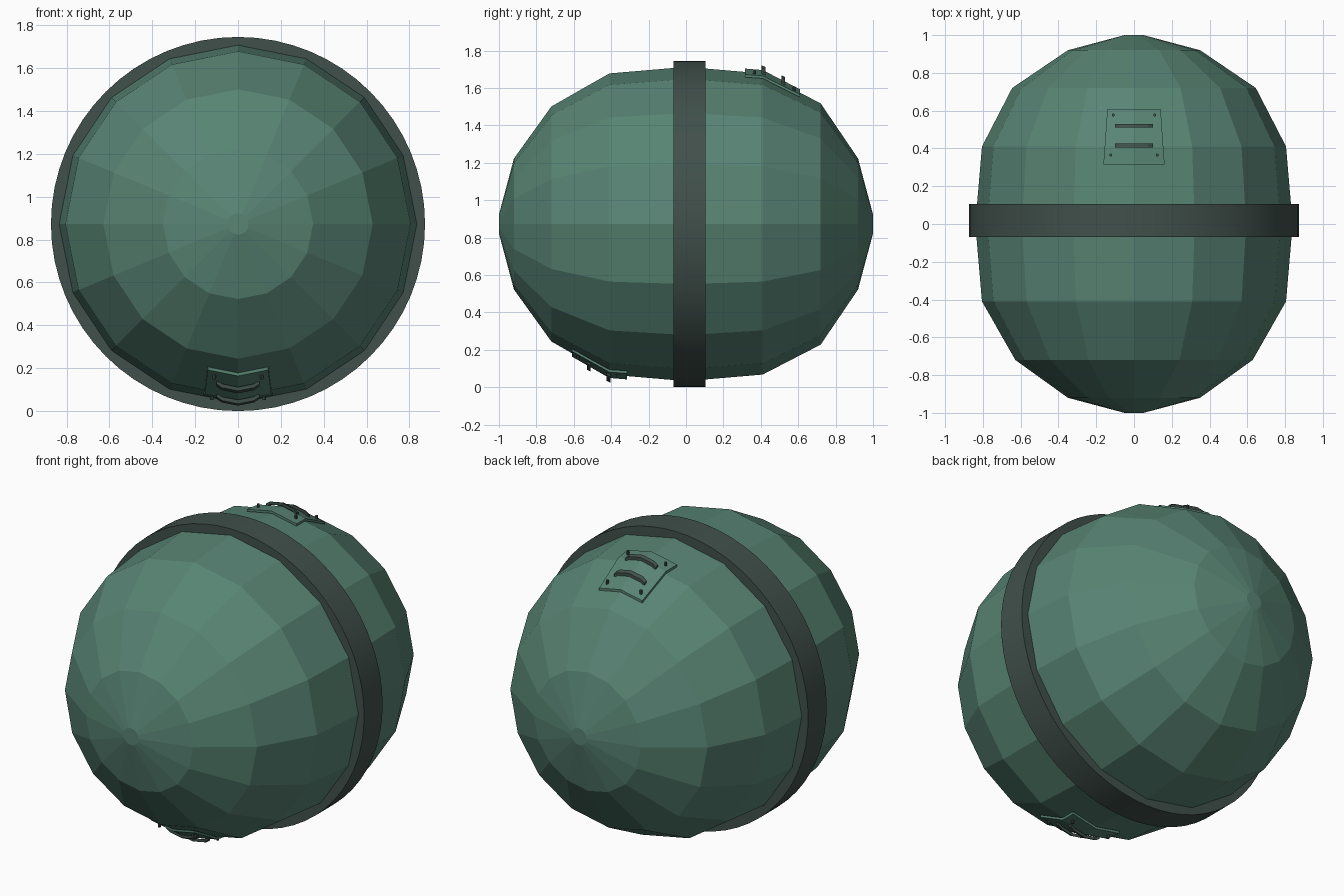
import bpy, bmesh, math

if "Cube" in bpy.data.objects:
    bpy.data.objects.remove(bpy.data.objects["Cube"])

C = 0.8725          # height of the long axis
SLOPE = math.tan(math.pi / 16)
PROFILE = [(-1.0, 0.05), (-0.92, 0.35), (-0.72, 0.628), (-0.41, 0.805),
           (0.0, 0.84), (0.41, 0.805), (0.72, 0.645), (0.92, 0.35), (1.0, 0.05)]


def material(name, rgb):
    m = bpy.data.materials.new(name)
    m.diffuse_color = (*rgb, 1)
    m.use_nodes = True
    m.node_tree.nodes["Principled BSDF"].inputs["Base Color"].default_value = m.diffuse_color
    return m


GREEN = material("shell green", (0.098, 0.232, 0.175))
DARK = material("dark band", (0.052, 0.080, 0.069))


def finish(bm, name, mat, smooth=False):
    bmesh.ops.recalc_face_normals(bm, faces=bm.faces)
    me = bpy.data.meshes.new(name)
    bm.to_mesh(me)
    bm.free()
    me.materials.append(mat)
    ob = bpy.data.objects.new(name, me)
    bpy.context.collection.objects.link(ob)
    if smooth:
        for p in me.polygons:
            p.use_smooth = True
        me.set_sharp_from_angle(angle=math.radians(30))
    return ob


def revolve(profile, sides, closed):
    """Turn (y, radius) points around the long axis."""
    bm = bmesh.new()
    rings = []
    for y, r in profile:
        rings.append([bm.verts.new((r * math.sin(k * math.tau / sides), y,
                                    C + r * math.cos(k * math.tau / sides)))
                      for k in range(sides)])
    pairs = list(zip(rings, rings[1:]))
    if closed:
        pairs.append((rings[-1], rings[0]))
    else:
        bm.faces.new(rings[0])
        bm.faces.new(rings[-1])
    for a, b in pairs:
        for k in range(sides):
            n = (k + 1) % sides
            bm.faces.new((a[k], a[n], b[n], b[k]))
    return bm


def on_shell(x, y, lift, s):
    """Point above the shell; s = 1 is the top, s = -1 the underside."""
    y *= s
    for (y0, r0), (y1, r1) in zip(PROFILE, PROFILE[1:]):
        if y0 <= y <= y1:
            r = r0 + (r1 - r0) * (y - y0) / (y1 - y0)
            break
    return (x, y, C + s * (r - SLOPE * abs(x) + lift))


def slab(name, mat, rows, low, high, s):
    """Thick sheet over the shell; rows hold (x, y, extra lift) points."""
    bm = bmesh.new()
    lo = [[bm.verts.new(on_shell(x, y, low + e, s)) for x, y, e in row] for row in rows]
    hi = [[bm.verts.new(on_shell(x, y, high + e, s)) for x, y, e in row] for row in rows]
    for g in (lo, hi):
        for a, b in zip(g, g[1:]):
            for i in range(len(a) - 1):
                bm.faces.new((a[i], a[i + 1], b[i + 1], b[i]))

    def border(g):
        return (g[0] + [r[-1] for r in g[1:-1]] + g[-1][::-1]
                + [r[0] for r in g[-2:0:-1]])
    a, b = border(lo), border(hi)
    for i in range(len(a)):
        j = (i + 1) % len(a)
        bm.faces.new((a[i], a[j], b[j], b[i]))
    return finish(bm, name, mat)


# Faceted shell
finish(revolve(PROFILE, 16, False), "shell", GREEN)

# Round band about the middle
Y0, Y1, R = -0.068, 0.105, 0.8725
finish(revolve([(Y0, 0.80), (Y0, R), (Y1, R), (Y1, 0.80)], 64, True),
       "band", DARK, smooth=True)

# Hatch plates, top and underside
for s, side in ((1, "top"), (-1, "bottom")):
    rows = [[(-w, y, 0), (0, y, 0), (w, y, 0)]
            for y, w in ((0.315, 0.162), (0.41, 0.155), (0.61, 0.141))]
    slab(side + "_plate", GREEN, rows, 0.004, 0.018, s)

    # Two bent handle bars
    for n, yc in enumerate((0.415, 0.52)):
        rows = [[(x, y, e) for x, e in ((-0.1, -0.006), (-0.075, 0.006), (0, 0.006),
                                        (0.075, 0.006), (0.1, -0.006))]
                for y in (yc - 0.01, yc + 0.01)]
        slab(f"{side}_handle_{n + 1}", DARK, rows, 0.018, 0.036, s)

    # Corner rivets
    bm = bmesh.new()
    for y, x in ((0.365, 0.123), (0.577, 0.11)):
        for sx in (-x, x):
            g = bmesh.ops.create_cone(bm, cap_ends=True, segments=8,
                                      radius1=0.008, radius2=0.008, depth=0.035)
            bmesh.ops.translate(bm, verts=g["verts"], vec=on_shell(sx, y, 0.02, s))
    finish(bm, side + "_rivets", DARK)
